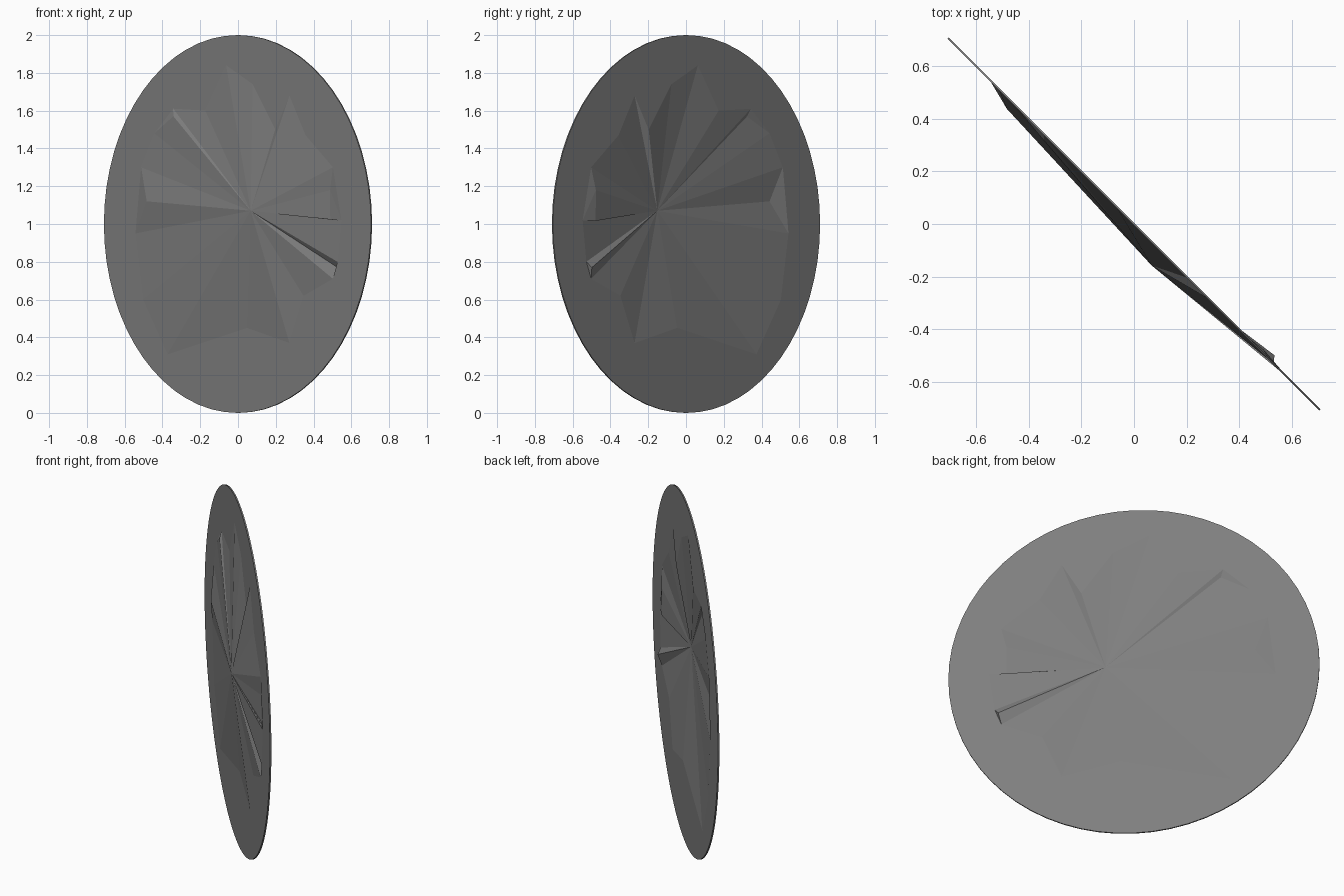
import bpy, bmesh, math
from mathutils import Vector

cube = bpy.data.objects.get("Cube")
if cube:
    bpy.data.objects.remove(cube, do_unlink=True)

grey = bpy.data.materials.new("mid_grey")
grey.use_nodes = True
COLOUR = (0.21, 0.21, 0.21, 1)
grey.diffuse_color = COLOUR
grey.node_tree.nodes["Principled BSDF"].inputs["Base Color"].default_value = COLOUR

THICKNESS = 0.008
RIM_SIDES = 64
APEX = (0.07, -0.155, 1.07)

# Crater outline, clockwise: (x, z, offset of y from the disc plane)
OUTLINE = [
    (-.06, 1.84, 0), (.08, 1.74, 0), (.2, 1.5, 0), (.275, 1.68, 0),
    (.36, 1.47, 0), (.505, 1.3, 0), (.49, 1.18, .01), (.49, 1.02, .01),
    (.55, 1.02, 0), (.53, .8, 0), (.53, .77, .03), (.505, .71, 0),
    (.35, .62, 0), (.275, .37, 0), (.05, .45, 0), (-.37, .31, 0),
    (-.5, .6, 0), (-.54, .95, 0), (-.48, 1.12, -.04), (-.51, 1.3, 0),
    (-.44, 1.48, 0), (-.34, 1.57, -.02), (-.34, 1.61, 0), (-.17, 1.6, 0),
]

bm = bmesh.new()


def on_plane(x, z, off=0):
    return bm.verts.new((x, off - x, z))


# Round rim standing on the diagonal plane
rim = []
for i in range(RIM_SIDES):
    a = math.tau * i / RIM_SIDES
    rim.append(on_plane(math.cos(a) / math.sqrt(2), 1 + math.sin(a)))

points = [on_plane(*p) for p in OUTLINE]
tips = [v for v, p in zip(points, OUTLINE) if p[2] == 0]

# Flat plate between the rim and the crater tips
edges = [bm.edges.new((loop[i - 1], loop[i]))
         for loop in (rim, tips) for i in range(len(loop))]
bmesh.ops.triangle_fill(bm, edges=edges, use_beauty=True,
                        normal=Vector((-1, -1, 0)).normalized())

# Pleated fan running down to the apex
apex = bm.verts.new(APEX)
for i in range(len(points)):
    bm.faces.new((apex, points[i - 1], points[i]))

# Small walls closing the folded notches back to the plate
run = [points[0]]
for v in points[1:] + points[:1]:
    run.append(v)
    if v in tips:
        if len(run) > 2:
            bm.faces.new(run)
        run = [v]

bmesh.ops.triangulate(bm, faces=[f for f in bm.faces if len(f.verts) > 3])
bmesh.ops.recalc_face_normals(bm, faces=bm.faces)
mesh = bpy.data.meshes.new("dented_disc")
bm.to_mesh(mesh)
bm.free()
mesh.materials.append(grey)
disc = bpy.data.objects.new("dented_disc", mesh)
bpy.context.collection.objects.link(disc)

# Thin sheet thickness
solid = disc.modifiers.new("thickness", 'SOLIDIFY')
solid.thickness = THICKNESS
solid.offset = 0
